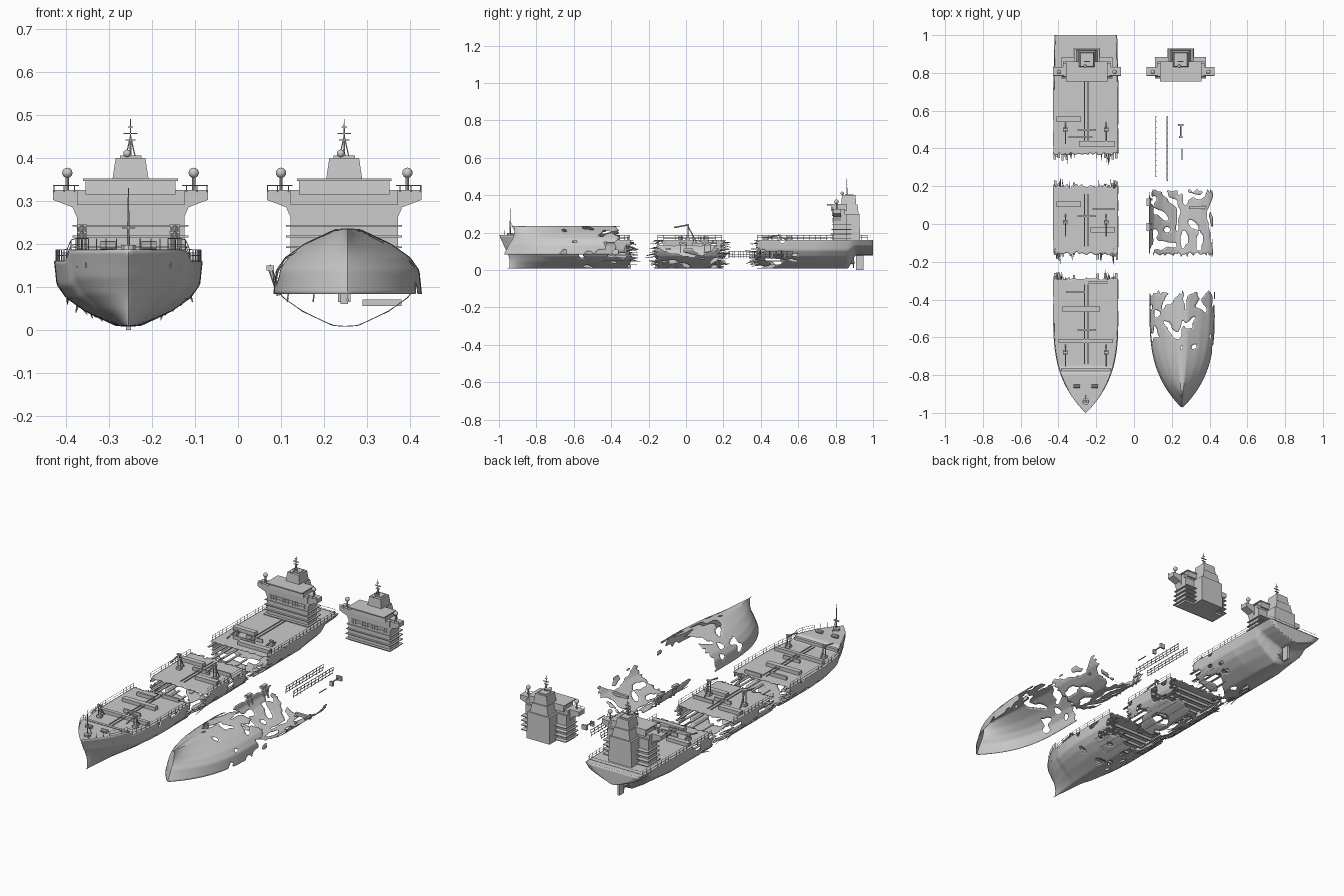
import bpy, bmesh, math, random
from mathutils import Vector, Matrix, noise

if "Cube" in bpy.data.objects:
    bpy.data.objects.remove(bpy.data.objects["Cube"])
random.seed(7)
CX, RX, DECK = -0.255, 0.255, 0.16
PROF = [(0, .008), (.03, .01), (.10, .043), (.145, .075), (.166, .105), (.172, .16)]

def finish(name, bm, thick=0, smooth=False):
    me = bpy.data.meshes.new(name)
    bmesh.ops.recalc_face_normals(bm, faces=bm.faces)
    bm.to_mesh(me)
    bm.free()
    ob = bpy.data.objects.new(name, me)
    bpy.context.collection.objects.link(ob)
    if smooth:
        me.polygons.foreach_set("use_smooth", [True] * len(me.polygons))
        me.set_sharp_from_angle(angle=math.radians(35))
    if thick:
        m = ob.modifiers.new("plate", 'SOLIDIFY')
        m.thickness, m.offset = thick, 0
    return ob

def box(bm, x0, x1, y0, y1, z0, z1, top=1.0, topy=1.0):
    vs = bmesh.ops.create_cube(bm, size=1)['verts']
    for v in vs:
        s, sy = (top, topy) if v.co.z > 0 else (1, 1)
        v.co = ((x0 + x1) / 2 + v.co.x * (x1 - x0) * s, (y0 + y1) / 2 + v.co.y * (y1 - y0) * sy,
                (z0 + z1) / 2 + v.co.z * (z1 - z0))

def bar(bm, a, b, r=.0015, seg=5, r2=None):
    a, b = Vector(a), Vector(b)
    d = b - a
    m = Matrix.Translation((a + b) / 2) @ d.to_track_quat('Z', 'Y').to_matrix().to_4x4()
    bmesh.ops.create_cone(bm, cap_ends=True, segments=seg, radius1=r, radius2=r if r2 is None else r2,
                          depth=d.length, matrix=m)

def ball(bm, c, r):
    bmesh.ops.create_uvsphere(bm, u_segments=12, v_segments=8, radius=r, matrix=Matrix.Translation(c))

def step(a, b, v):
    v = min(1, max(0, (v - a) / (b - a)))
    return v * v * (3 - 2 * v)

# hull lines: half breadth, station and height for station y and girth t (0 keel, 1 deck edge)
def hull_pt(y, t, sheer=1):
    i = min(4, int(t * 5))
    f = t * 5 - i
    x, z = (PROF[i][k] * (1 - f) + PROF[i + 1][k] * f for k in (0, 1))
    if y < -.45:
        u = (-.45 - y) / .55
        x *= max(0, 1 - u ** (1.5 + 1.7 * t))
        z += sheer * .026 * t * t * step(.55, .63, u)
        y += u ** 4 * (.04 * (1 - t) + .14 * t * (1 - t))
    if y > .7:
        v = (y - .7) / .3
        x *= 1 - .55 * v ** .8 * (1 - t) - .04 * v
        z += (DECK - z) * .47 * step(.86, .91, y)
    return x, y, z

# open grid surface with faces removed by a keep test and rounded torn edges
def surf(name, f, nu, nv, keep=None, thick=.002):
    bm = bmesh.new()
    g = [[bm.verts.new(f(i / nu, j / nv)) for j in range(nv + 1)] for i in range(nu + 1)]
    for i in range(nu):
        for j in range(nv):
            if keep is None or keep((i + .5) / nu, (j + .5) / nv):
                bm.faces.new((g[i][j], g[i + 1][j], g[i + 1][j + 1], g[i][j + 1]))
    bmesh.ops.delete(bm, geom=[v for v in bm.verts if not v.link_faces], context='VERTS')
    bmesh.ops.remove_doubles(bm, verts=bm.verts, dist=1e-5)
    if keep:
        for _ in range(2):
            rim = [v for v in bm.verts if v.is_boundary and len(v.link_faces) < 6]
            new = {v: sum((e.other_vert(v).co for e in v.link_edges if e.is_boundary), Vector()) /
                   max(1, sum(e.is_boundary for e in v.link_edges)) for v in rim}
            for v, c in new.items():
                v.co = v.co.lerp(c, .5)
    return finish(name, bm, thick, True)

def torn(y, k, lo, hi, amp=.035):
    n = noise.noise(Vector((k * 60, lo * 9, 3))) + .5 * noise.noise(Vector((k * 170, hi * 5, 8)))
    ok = True
    if lo > -.9: ok = y > lo + amp * (1 + n) * .8
    if hi < .95: ok = ok and y < hi - amp * (1 - n) * .8
    return ok

# perforated hull shell
def shell(name, lo, hi, place, reach, thr, sheer=1, limit=None, seed=0, low=1):
    def f(a, b):
        s = b * 2 - 1
        x, y, z = hull_pt(lo + a * (hi - lo), abs(s), sheer)
        return place(math.copysign(x, s), y, z)
    def keep(a, b):
        y, s = lo + a * (hi - lo), b * 2 - 1
        if limit and not limit(y, s): return False
        if not torn(y, b, lo, hi): return False
        d = min(y - lo if lo > -.9 else 9, hi - y if hi < .95 else 9)
        if d > reach: return True
        n = noise.noise(Vector((y * 17 + seed, s * 5.5, seed * 1.7)))
        return n < thr + .35 * (d / reach) ** 2 + (.12 if abs(s) > low else 0)
    return surf(name, f, int((hi - lo) / .007), 64, keep)

upright = lambda x, y, z: (CX + x, y, z)
PIECES = [("bow", -1, -.27, .3, 0), ("middle", -.18, .22, .3, 5), ("stern", .35, 1, .25, 11)]
for nm, lo, hi, reach, seed in PIECES:
    shell(nm + "_hull", lo, hi, upright, reach, .08, seed=seed, low=.8)
    # deck plate with torn ends
    surf(nm + "_deck", lambda a, b: (CX + (b * 2 - 1) * hull_pt(lo + a * (hi - lo), 1)[0] * .99,
         *hull_pt(lo + a * (hi - lo), 1)[1:]), int((hi - lo) / .007), 40,
         lambda a, b: torn(lo + a * (hi - lo), b, lo, hi, .025))
    # underdeck beams, stringers and broken stubs
    bm = bmesh.new()
    for k in range(int((hi - lo - .08) / .045)):
        y = lo + .05 + k * .045
        if -.9 < y < .85:
            w = hull_pt(y, 1)[0] * .95
            box(bm, CX - w, CX + w, y, y + .007, DECK - .015, DECK - .001)
    for t in (.3, .42, .52, .62, .72, .82, .92):
        for s in (-1, 1):
            for e, d in ((lo, 1), (hi, -1)):
                if -.9 < e < .95:
                    ys = e + random.uniform(-.015, .035) * d
                    p, q = hull_pt(ys, t), hull_pt(e + d * .18, t)
                    c = CX + s * p[0] * .97
                    box(bm, c - .006, c + .006, min(p[1], q[1]), max(p[1], q[1]), p[2], p[2] + .004)
    for e, d in ((lo, 1), (hi, -1)):
        if -.9 < e < .95:
            for k in range(16):
                s, t = random.choice((-1, 1)), random.uniform(.3, 1)
                x, y, z = hull_pt(e + d * .05, t)
                x *= s * random.uniform(.75, 1)
                tip = (CX + x * random.uniform(.85, 1.04), e - d * random.uniform(-.01, .04), z + random.uniform(-.025, .01))
                bar(bm, (CX + x, y, z), tip, .004, 4, .001)
    finish(nm + "_frames", bm)
    # side rails
    bm = bmesh.new()
    a, b = max(lo + .03, -.985), min(hi - .03, .985)
    n = int((b - a) / .03)
    for s in (-1, 1):
        pts = [hull_pt(a + (b - a) * k / n, 1) for k in range(n + 1)]
        pts = [Vector((CX + s * p[0] * .98, p[1], p[2])) for p in pts]
        for k, p in enumerate(pts):
            bar(bm, p, p + Vector((0, 0, .026)), .0012, 4)
            if k and not (nm == "bow" and p.y < -.85):
                for h in (.013, .026):
                    bar(bm, pts[k - 1] + Vector((0, 0, h)), p + Vector((0, 0, h)), .001, 4)
    if hi == 1:
        for h in (.013, .026):
            bar(bm, (CX - .16, .985, DECK + h), (CX + .16, .985, DECK + h), .001, 4)
    finish(nm + "_rails", bm)

# transom and rudder
surf("transom", lambda a, b: (CX + (a * 2 - 1) * hull_pt(1, b)[0], 1, hull_pt(1, b)[2]), 8, 12)
bm = bmesh.new()
box(bm, CX - .006, CX + .006, .91, .95, 0, .1)
bar(bm, (CX, .85, .04), (CX, .9, .04), .008, 8)
for k in range(4):
    a = k * math.pi / 2
    bar(bm, (CX, .895, .04), (CX + .028 * math.cos(a), .895, .04 + .028 * math.sin(a)), .005, 4, .002)
finish("rudder_and_propeller", bm)

# deck pipes, hatches and bulkhead strips
bm = bmesh.new()
for x0, x1, y, w in ((-.38, -.18, -.45, .028), (-.40, -.11, -.62, .02), (-.36, -.26, -.36, .012), (-.30, -.2, -.56, .008),
                     (-.385, -.125, -.77, .015), (-.41, -.28, .105, .028), (-.23, -.1, -.03, .028),
                     (-.3, -.2, .04, .008), (-.41, -.28, .555, .028), (-.29, -.1, .425, .028), (-.3, -.2, .5, .008),
                     (-.35, -.22, .46, .006), (-.22, -.1, .08, .008), (-.24, -.14, -.31, .01)):
    box(bm, x0, x1, y - w / 2, y + w / 2, DECK, DECK + .02)
for y0, y1 in ((-.74, -.32), (-.12, .16), (.42, .76)):
    for dx in (-.008, .012):
        bar(bm, (CX + dx, y0, DECK + .012), (CX + dx, y1, DECK + .012), .003, 6)
finish("deck_pipes", bm)

# cargo derricks
bm = bmesh.new()
for y, h in ((-.68, .07), (.01, .085), (.5, .03)):
    for x in (CX - .108, CX + .108):
        box(bm, x - .012, x + .012, y - .012, y + .012, DECK, DECK + .015)
        for d in (-.008, .008):
            bar(bm, (x + d, y, DECK), (x + d, y, DECK + h), .003, 6)
        box(bm, x - .012, x + .012, y - .006, y + .006, DECK + h - .006, DECK + h)
        bar(bm, (x, y, DECK + h - .004), (x, y - .075, DECK + h - .018), .004, 6)
        bar(bm, (x, y, DECK + h - .01), (x, y + .04, DECK), .003, 6)
finish("derricks", bm)

# foremast and anchor gear
bm = bmesh.new()
bar(bm, (CX, -.94, .18), (CX, -.94, .33), .004, 8, .001)
box(bm, CX - .015, CX + .015, -.945, -.935, .235, .239)
bar(bm, (CX, -.94, .26), (CX, -.905, .186), .0015)
bar(bm, (CX, -.94, .185), (CX, -.94, .197), .018, 10)
for s in (-1, 1):
    bar(bm, (CX + s * .03, -.86, .196), (CX + s * .065, -.86, .196), .01, 10)
finish("foremast_and_windlass", bm)

# bridge tower, once on the ship and once standing apart
def tower(cx, tag):
    bm = bmesh.new()
    box(bm, cx - .125, cx + .125, .785, .86, .155, .30)
    for z in (.165, .19, .215, .24):
        box(bm, cx - .135, cx + .135, .77 + (z - .165) * .15, .885, z, z + .004)
    for s in (-1, 1):
        v = [bm.verts.new((cx + s * x, y, z)) for y in (.785, .83) for x, z in
             ((.12, .25), (.135, .285), (.18, .302), (.18, .325), (.12, .325))]
        bm.faces.new(v[:5]); bm.faces.new(v[5:])
        for k in range(5):
            bm.faces.new((v[k], v[(k + 1) % 5], v[5 + (k + 1) % 5], v[5 + k]))
    box(bm, cx - .125, cx + .125, .78, .85, .29, .325)
    box(bm, cx - .105, cx + .105, .775, .86, .315, .346, 1.0, .95)
    box(bm, cx - .11, cx + .11, .755, .86, .346, .352)
    finish("accommodation_" + tag, bm)
    bm = bmesh.new()
    box(bm, cx - .07, cx + .07, .84, .93, .155, .30, .95, .95)
    box(bm, cx - .062, cx + .062, .825, .925, .27, .35, .72, .85)
    box(bm, cx - .042, cx + .042, .83, .91, .35, .40, .82, .9)
    box(bm, cx - .025, cx + .025, .85, .895, .40, .405)
    finish("funnel_" + tag, bm)
    bm = bmesh.new()
    for z in (.259, .273):
        for k in range(15):
            x = cx + (k - 7) * .0145
            box(bm, x - .0055, x + .0055, .782, .79, z - .0045, z + .0045)
    finish("windows_" + tag, bm)
    bm = bmesh.new()
    for s in (-1, 1):
        bar(bm, (cx + s * .147, .805, .325), (cx + s * .147, .805, .36), .004, 8)
        ball(bm, (cx + s * .147, .805, .365), .012)
        for h in (.335,):
            bar(bm, (cx + s * .12, .785, h), (cx + s * .18, .785, h), .0012, 4)
        for x in (.13, .155, .178):
            bar(bm, (cx + s * x, .785, .32), (cx + s * x, .785, .335), .0012, 4)
    ball(bm, (cx - .008, .835, .41), .009)
    bar(bm, (cx, .86, .40), (cx, .86, .49), .003, 6, .001)
    for z, w in ((.44, .012), (.455, .016), (.47, .006)):
        box(bm, cx - w, cx + w, .857, .863, z, z + .003)
    bar(bm, (cx - .01, .86, .405), (cx, .86, .45), .0015)
    bar(bm, (cx + .01, .86, .405), (cx, .86, .45), .0015)
    finish("mast_and_radar_" + tag, bm, smooth=True)
tower(-.25, "ship")
tower(.247, "apart")

# overturned bow shell
shell("overturned_bow", -1, -.36, lambda x, y, z: (RX + x, y + .025, .243 - z), .34, .1, 0, seed=23)
# torn bottom shell of the midships
shell("torn_bottom", -.19, .2, lambda x, y, z: (.25 + x, y, z), .5, .13, seed=31,
      limit=lambda y, s: -.92 < s < .83)
# bent davits on the torn shell
bm = bmesh.new()
for y in (-.03, .1):
    bar(bm, (.095, y, .08), (.072, y, .15), .005, 6)
    bar(bm, (.095, y + .03, .08), (.074, y + .03, .148), .005, 6)
    box(bm, .066, .084, y - .006, y + .036, .138, .15)
box(bm, .29, .38, .08, .095, .055, .07)
finish("bent_davits", bm)

# loose railing lengths and fittings
bm = bmesh.new()
for x, y0, y1 in ((.115, .25, .57), (.175, .23, .57)):
    for z in (.07, .085, .1):
        bar(bm, (x, y0, z), (x, y1, z), .0018, 5)
    for k in range(12):
        y = y0 + (y1 - y0) * k / 11
        bar(bm, (x, y, .065), (x + .004, y, .102), .0018, 5)
finish("loose_rails", bm)
bm = bmesh.new()
bar(bm, (.247, .46, .08), (.247, .53, .08), .004, 6)
box(bm, .232, .262, .52, .53, .065, .09)
box(bm, .238, .256, .455, .465, .06, .085)
bar(bm, (.255, .34, .07), (.255, .4, .07), .003, 6)
finish("loose_fittings", bm)
